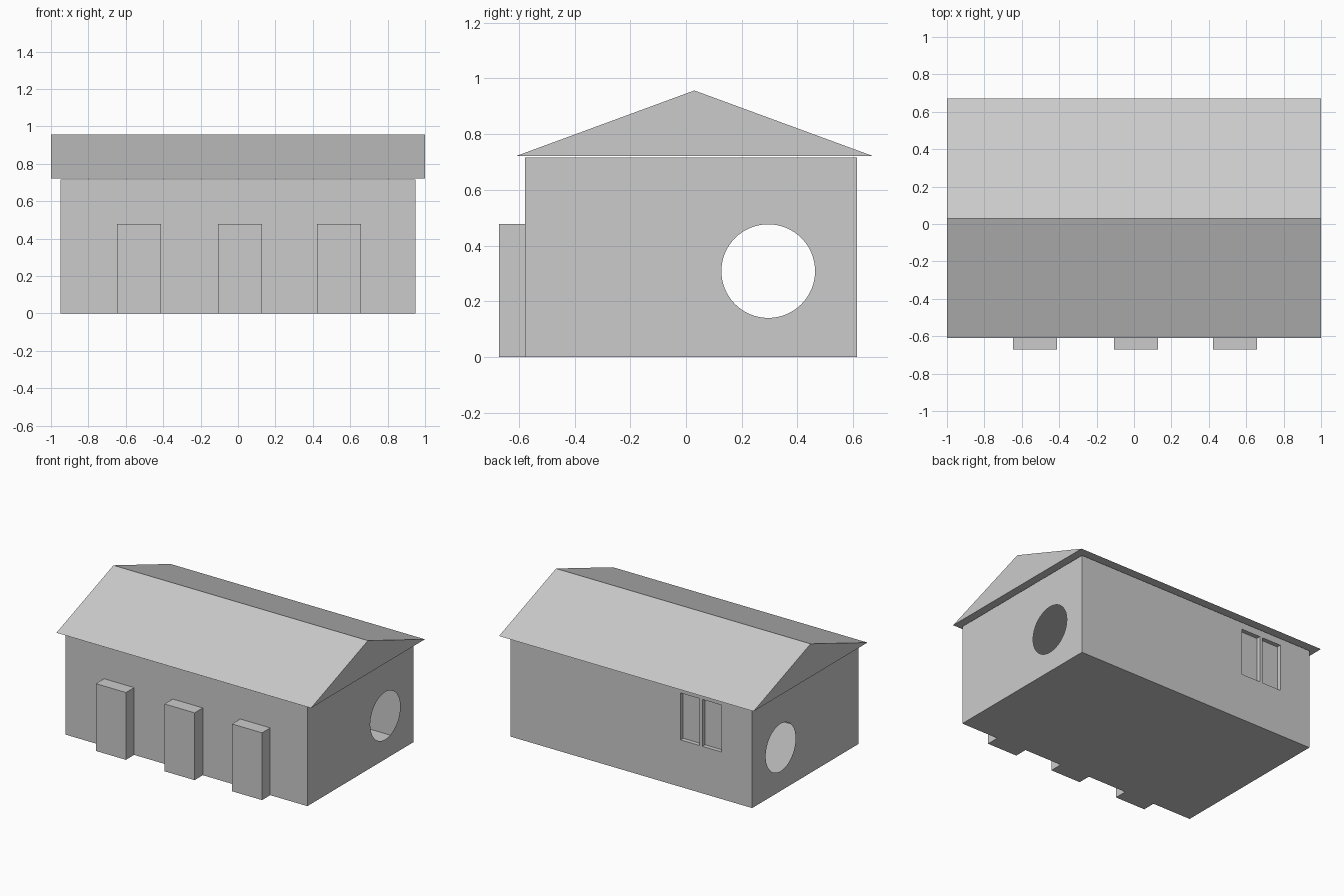
import bpy, bmesh
from math import cos, sin, tau
from mathutils import Vector

cube = bpy.data.objects.get("Cube")
if cube:
    bpy.data.objects.remove(cube)

grey = bpy.data.materials.new("plain grey")
grey.use_nodes = True
grey.diffuse_color = (0.6, 0.6, 0.6, 1)
grey.node_tree.nodes["Principled BSDF"].inputs["Base Color"].default_value = (0.6, 0.6, 0.6, 1)

X0, X1, Y0, Y1, WALL_TOP = -0.95, 0.95, -0.578, 0.614, 0.716


def finish(bm, name):
    bmesh.ops.remove_doubles(bm, verts=bm.verts, dist=0.0001)
    bmesh.ops.recalc_face_normals(bm, faces=bm.faces)
    mesh = bpy.data.meshes.new(name)
    bm.to_mesh(mesh)
    bm.free()
    mesh.materials.append(grey)
    obj = bpy.data.objects.new(name, mesh)
    bpy.context.collection.objects.link(obj)
    return obj


def add_face(bm, points):
    return bm.faces.new([bm.verts.new(p) for p in points])


def rect(a0, a1, b0, b1):
    return [(a0, b0), (a1, b0), (a1, b1), (a0, b1)]


def pierced_wall(bm, loops, place, normal):
    """Fill between the outer loop and the hole loops."""
    edges = []
    for loop in loops:
        verts = [bm.verts.new(place(*p)) for p in loop]
        edges += [bm.edges.new((v, verts[i - 1])) for i, v in enumerate(verts)]
    bmesh.ops.triangle_fill(bm, use_beauty=True, edges=edges, normal=Vector(normal))


def prism(name, profile, place, start, end):
    """Closed solid made by sweeping a profile between two positions."""
    bm = bmesh.new()
    a, b = ([bm.verts.new(place(t, *p)) for p in profile] for t in (start, end))
    bm.faces.new(a)
    bm.faces.new(b)
    for i in range(len(a)):
        bm.faces.new((a[i - 1], a[i], b[i], b[i - 1]))
    return finish(bm, name)


# Hollow house body: floor, ceiling and front wall
bm = bmesh.new()
for z in (0, WALL_TOP):
    add_face(bm, [(x, y, z) for x, y in rect(X0, X1, Y0, Y1)])
add_face(bm, [(x, Y0, z) for x, z in rect(X0, X1, 0, WALL_TOP)])

# End walls with round openings
circle = [(0.295 + 0.168 * cos(tau * i / 64), 0.309 + 0.168 * sin(tau * i / 64)) for i in range(64)]
for x in (X0, X1):
    pierced_wall(bm, [rect(Y0, Y1, 0, WALL_TOP), circle],
                 lambda y, z, x=x: (x, y, z), (x, 0, 0))

# Back wall with two recessed window panes
windows = [rect(x, x + 0.15, 0.334, 0.667) for x in (-0.708, -0.537)]
pierced_wall(bm, [rect(X0, X1, 0, WALL_TOP)] + windows,
             lambda x, z: (x, Y1, z), (0, 1, 0))
inner = Y1 - 0.03
for window in windows:
    add_face(bm, [(x, inner, z) for x, z in window])
    for i, (x, z) in enumerate(window):
        px, pz = window[i - 1]
        add_face(bm, [(px, Y1, pz), (x, Y1, z), (x, inner, z), (px, inner, pz)])
finish(bm, "house_body")

# Three projecting doors
for name, x in (("right", -0.53), ("middle", 0.01), ("left", 0.54)):
    prism(name + "_door", rect(x - 0.118, x + 0.118, 0, 0.478),
          lambda y, px, z: (px, y, z), -0.67, Y0)

# Gable roof floating just above the walls
prism("gable_roof", [(-0.609, 0.722), (0.67, 0.722), (0.03, 0.957)],
      lambda x, y, z: (x, y, z), -1, 1)
